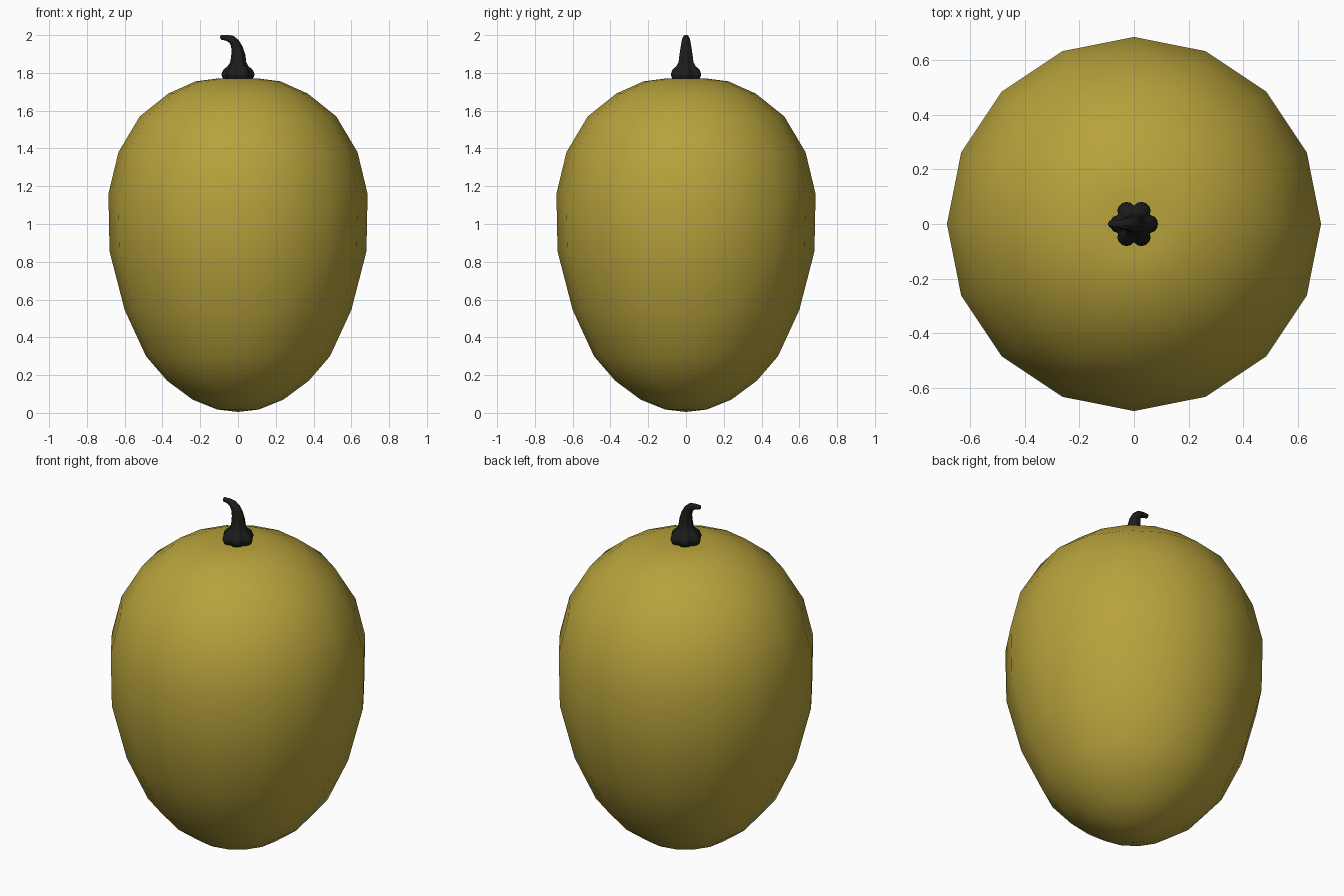
import bpy, bmesh, math
from mathutils import Vector

if "Cube" in bpy.data.objects:
    bpy.data.objects.remove(bpy.data.objects["Cube"])


def material(name, color):
    m = bpy.data.materials.new(name)
    m.diffuse_color = (*color, 1)
    m.use_nodes = True
    m.node_tree.nodes["Principled BSDF"].inputs["Base Color"].default_value = m.diffuse_color
    return m


def skin(name, rings, mat, caps=None):
    """Join equal-sized rings of points; close ends with pole points or flat caps."""
    bm = bmesh.new()
    loops = [[bm.verts.new(p) for p in ring] for ring in rings]
    n = len(loops[0])
    for a, b in zip(loops, loops[1:]):
        for i in range(n):
            j = (i + 1) % n
            bm.faces.new((a[i], a[j], b[j], b[i]))
    for loop, pole in zip((loops[0], loops[-1]), caps or (None, None)):
        if pole is None:
            bm.faces.new(loop)
        else:
            c = bm.verts.new(pole)
            for i in range(n):
                bm.faces.new((loop[i], loop[(i + 1) % n], c))
    bmesh.ops.recalc_face_normals(bm, faces=bm.faces)
    me = bpy.data.meshes.new(name)
    bm.to_mesh(me)
    bm.free()
    me.materials.append(mat)
    for p in me.polygons:
        p.use_smooth = True
    ob = bpy.data.objects.new(name, me)
    bpy.context.collection.objects.link(ob)
    return ob


# Gourd body: 16-sided lathe with a shallow dip under the stem
profile = [(0.11, 0.018), (0.24, 0.07), (0.375, 0.17), (0.487, 0.30), (0.6, 0.545),
           (0.68, 0.855), (0.686, 1.16), (0.633, 1.38), (0.52, 1.57),
           (0.37, 1.69), (0.225, 1.755), (0.11, 1.77)]
SIDES = 16
rings = [[(r * math.cos(2 * math.pi * i / SIDES), r * math.sin(2 * math.pi * i / SIDES), z)
          for i in range(SIDES)] for r, z in profile]
skin("gourd_body", rings, material("gourd_skin", (0.474, 0.362, 0.045)),
     ((0, 0, 0.005), (0, 0, 1.76)))

# Stem: six-lobed section swept along a bent path (x, z, radius, lobe depth, tilt)
path = [(0, 1.765, 0.078, 0.22, 0), (0, 1.792, 0.088, 0.24, 0), (0, 1.815, 0.079, 0.24, 0),
        (0, 1.836, 0.055, 0.22, 0), (0.001, 1.855, 0.043, 0.18, 2), (0.001, 1.89, 0.038, 0.16, 8),
        (-0.004, 1.925, 0.032, 0.14, 20), (-0.016, 1.957, 0.026, 0.12, 38),
        (-0.035, 1.978, 0.021, 0.1, 58), (-0.06, 1.986, 0.016, 0.06, 78),
        (-0.09, 1.988, 0.012, 0, 90)]
STEPS = 36
rings = []
for x, z, r, depth, tilt in path:
    t = math.radians(tilt)
    u, v = Vector((math.cos(t), 0, math.sin(t))), Vector((0, 1, 0))
    ring = []
    for i in range(STEPS):
        a = 2 * math.pi * i / STEPS
        k = r * (1 - depth * (1 - abs(math.cos(3 * a)) ** 0.7))
        ring.append(Vector((x, 0, z)) + u * k * math.cos(a) + v * k * math.sin(a))
    rings.append(ring)
stem = skin("stem", rings, material("stem_dark", (0.012, 0.0115, 0.011)),
            (None, (-0.096, 0, 1.988)))
